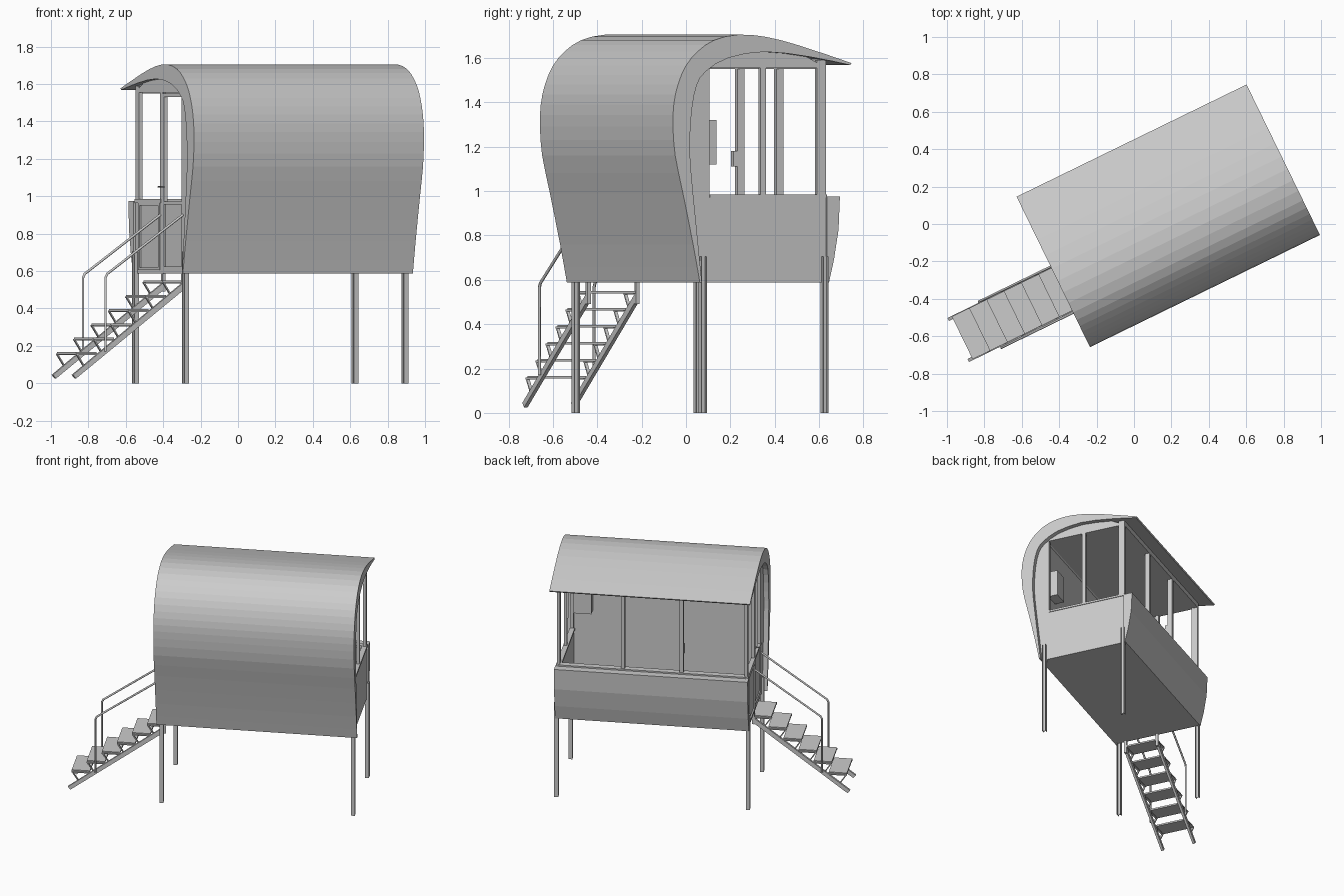
import bpy, bmesh, math
from mathutils import Matrix, Vector

cube = bpy.data.objects.get("Cube")
if cube:
    bpy.data.objects.remove(cube, do_unlink=True)

# The cabin is built along its own axes, then turned on the plan
PLACE = Matrix.Translation((0.1825, 0.045, 0)) @ Matrix.Rotation(math.radians(26), 4, 'Z')

grey = bpy.data.materials.new("plain grey")
grey.use_nodes = True
grey.diffuse_color = (0.6, 0.6, 0.6, 1)
grey.node_tree.nodes["Principled BSDF"].inputs["Base Color"].default_value = (0.6, 0.6, 0.6, 1)


def add(name, mesh):
    obj = bpy.data.objects.new(name, mesh)
    bpy.context.collection.objects.link(obj)
    obj.matrix_world = PLACE
    mesh.materials.clear()
    mesh.materials.append(grey)
    return obj


def prism(name, points, start, depth):
    """Extrude a closed outline of 3D points along a depth vector."""
    bm = bmesh.new()
    face = bm.faces.new([bm.verts.new(Vector(p) + Vector(start)) for p in points])
    new = bmesh.ops.extrude_face_region(bm, geom=[face])["geom"]
    bmesh.ops.translate(bm, vec=depth, verts=[v for v in new if isinstance(v, bmesh.types.BMVert)])
    bmesh.ops.recalc_face_normals(bm, faces=bm.faces)
    mesh = bpy.data.meshes.new(name)
    bm.to_mesh(mesh)
    bm.free()
    return add(name, mesh)


def along_x(name, yz, x0, x1):
    return prism(name, [(0, y, z) for y, z in yz], (x0, 0, 0), (x1 - x0, 0, 0))


def along_y(name, xz, y0, y1):
    return prism(name, [(x, 0, z) for x, z in xz], (0, y0, 0), (0, y1 - y0, 0))


def box(name, x0, x1, y0, y1, z0, z1):
    return along_x(name, [(y0, z0), (y1, z0), (y1, z1), (y0, z1)], x0, x1)


def rod(name, points, radius):
    curve = bpy.data.curves.new(name, 'CURVE')
    curve.dimensions = '3D'
    curve.bevel_depth = radius
    curve.bevel_resolution = 1
    curve.use_fill_caps = True
    spline = curve.splines.new('POLY')
    spline.points.add(len(points) - 1)
    for p, co in zip(spline.points, points):
        p.co = (*co, 1)
    temp = bpy.data.objects.new(name + "_path", curve)
    mesh = bpy.data.meshes.new_from_object(temp)
    bpy.data.objects.remove(temp)
    return add(name, mesh)


def refine(pts):
    """Add a rounded midpoint on every span."""
    out = []
    for i in range(len(pts) - 1):
        a, b = Vector(pts[i]), Vector(pts[i + 1])
        p = Vector(pts[i - 1]) if i else a
        n = Vector(pts[i + 2]) if i + 2 < len(pts) else b
        out += [tuple(a), tuple((a + b) * 0.5625 - (p + n) * 0.0625)]
    return out + [tuple(pts[-1])]


# Curved shell: crescent section running from floor over to the eave
outer = refine([(-.314, .587), (-.348, .76), (-.399, .99), (-.438, 1.16), (-.449, 1.29),
                (-.445, 1.39), (-.424, 1.48), (-.384, 1.565), (-.324, 1.63), (-.243, 1.68),
                (-.123, 1.705), (.018, 1.695), (.189, 1.655), (.446, 1.577)])
inner = refine([(-.304, .587), (-.33, .826), (-.359, 1.097), (-.364, 1.23), (-.354, 1.37),
                (-.329, 1.48), (-.283, 1.54), (-.173, 1.60), (.013, 1.628), (.239, 1.605),
                (.44, 1.568)])
along_x("curved_roof_shell", outer + inner[::-1], -.684, .684)

# Floor, ceiling and inner lining
box("floor", -.65, .65, -.305, .34, .587, .605)
box("ceiling", -.63, .63, -.28, .33, 1.555, 1.567)
box("inner_wall", -.63, .63, -.285, -.27, .6, 1.56)

# Bulging lower panel and window frame on the open long side
along_x("back_panel", [(.335, .587), (.345, .587), (.37, .69), (.393, .825), (.40, .975),
                       (.335, .975)], -.66, .66)
box("back_sill", -.64, .64, .30, .345, .965, .985)
box("back_lintel", -.64, .64, .30, .335, 1.55, 1.595)
for x in (-.2, .2):
    box("back_window_post", x - .013, x + .013, .30, .335, .98, 1.56)
box("window_handle", -.215, -.19, .28, .30, 1.11, 1.18)

# End walls: gable infill around an opening, corner posts
gable = [p for p in inner if p[0] < .335] + [(.335, 1.555), (-.25, 1.555), (-.25, .587)]
for side in (-1, 1):
    x0, x1 = sorted((side * .63, side * .65))
    along_x("gable_infill", gable, x0, x1)
    box("corner_post", x0, x1, .29, .335, .6, 1.59)
    box("end_centre_post", x0, x1, .007, .033, .6, 1.56)
box("end_lower_wall", .63, .65, -.27, .34, .587, .98)
box("end_sill", .62, .655, -.25, .335, .97, .985)

# Entrance end: low panel beside the door
box("entrance_low_wall", -.645, -.63, .02, .335, .6, .97)
box("entrance_sill", -.655, -.625, .02, .335, .965, .985)
for y in (.033, .275):
    box("entrance_panel_stile", -.655, -.645, y, y + .015, .605, .965)
for z in (.605, .95):
    box("entrance_panel_rail", -.655, -.645, .033, .29, z, z + .015)

# Door with open upper light
box("door_panel", -.642, -.632, -.25, .007, .605, .965)
for y in (-.25, -.013):
    box("door_stile", -.65, -.63, y, y + .02, .605, 1.545)
for z in (.605, .955, 1.53):
    box("door_rail", -.65, -.63, -.25, .007, z, z + .018)
rod("door_handle", [(-.65, -.005, 1.05), (-.68, -.005, 1.05), (-.68, -.08, 1.05)], .004)

# Utility box in the inner corner
box("wall_cabinet", .5, .62, -.27, -.2, 1.12, 1.32)

# Steel legs with an H section
half, web = .014, .004
h_section = [(-half, -half), (half, -half), (half, -half + web), (web / 2, -half + web),
             (web / 2, half - web), (half, half - web), (half, half), (-half, half),
             (-half, half - web), (-web / 2, half - web), (-web / 2, -half + web),
             (-half, -half + web)]
for x in (-.653, .653):
    for y in (-.284, .326):
        prism("leg", [(a, b, 0) for a, b in h_section], (x, y, 0), (0, 0, .705))

# Stair: stringers, hangers, handrails
for y in (-.237, .007):
    along_y("stair_stringer", [(-1.3, .045), (-1.282, .025), (-.64, .50), (-.64, .54)], y, y + .018)
    box("stair_hanger", -.648, -.632, y, y + .018, .49, .59)
for y in (-.244, .03):
    rod("handrail", [(-1.11, y, .17), (-1.11, y, .565), (-1.1, y, .585), (-.65, y, .9)], .007)

# Treads on bent strip brackets
for i in range(6):
    x, z = -1.276 + i * .103, .155 + i * .0765
    box("stair_tread", x, x + .124, -.222, .01, z, z + .012)
    for y in (-.232, .007):
        along_y("tread_bracket", [(x, z), (x + .008, z), (x + .048, z - .06), (x + .04, z - .06)],
                y, y + .015)
        box("tread_bearer", x, x + .124, y, y + .015, z - .004, z + .004)
